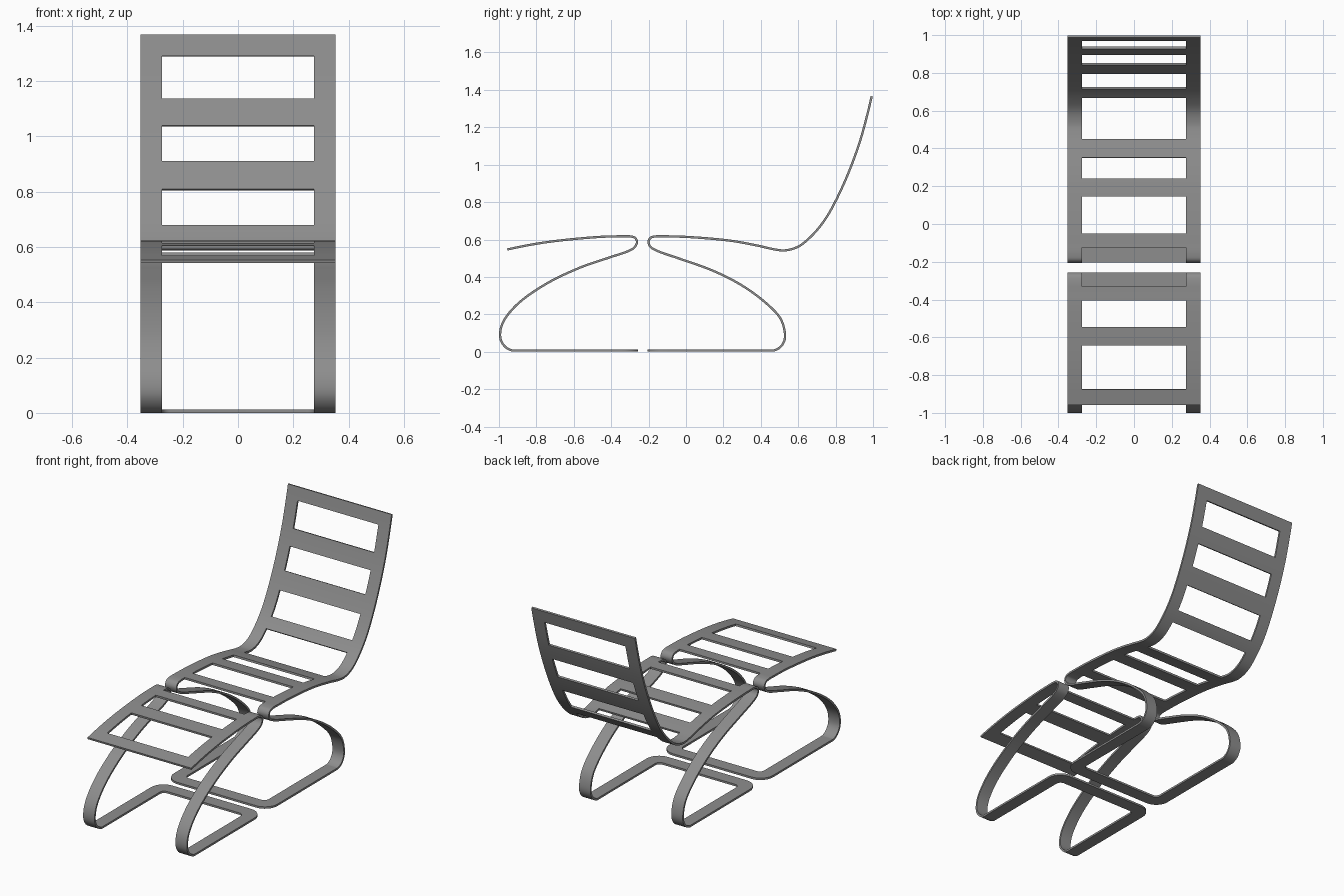
import bpy, bmesh, math
from mathutils import Vector

if "Cube" in bpy.data.objects:
    bpy.data.objects.remove(bpy.data.objects["Cube"])

T = 0.012            # sheet thickness
H = T / 2
XO, XI = 0.352, 0.275  # outer and inner edge of the side rails
BAR = 0.08           # depth of the floor cross bar

steel = bpy.data.materials.new("dark_grey")
steel.diffuse_color = (0.27, 0.27, 0.27, 1)
steel.use_nodes = True
steel.node_tree.nodes["Principled BSDF"].inputs["Base Color"].default_value = steel.diffuse_color


def smooth_path(pts, n=8):
    """Centripetal Catmull-Rom curve through (y, z) points."""
    p = [Vector(q) for q in pts]
    p = [2 * p[0] - p[1]] + p + [2 * p[-1] - p[-2]]
    out = []
    for a, b, c, d in zip(p, p[1:], p[2:], p[3:]):
        t1 = (b - a).length ** 0.5
        t2 = t1 + (c - b).length ** 0.5
        t3 = t2 + (d - c).length ** 0.5
        for i in range(n):
            t = t1 + (t2 - t1) * i / n
            a1 = a.lerp(b, t / t1)
            a2 = b.lerp(c, (t - t1) / (t2 - t1))
            a3 = c.lerp(d, (t - t2) / (t3 - t2))
            b1 = a1.lerp(a2, t / t2)
            b2 = a2.lerp(a3, (t - t1) / (t3 - t1))
            out.append(b1.lerp(b2, (t - t1) / (t2 - t1)))
    out.append(p[-2])
    for v in out:
        v.y = max(v.y, H)
    return out


def add_cuts(path, cuts):
    """Insert points where the run above the fold crosses each slat edge."""
    fold = max((i for i, v in enumerate(path) if v.y > 0.53),
               key=lambda i: abs(path[i].x - path[-1].x))
    out = list(path[:fold + 1])
    for a, b in zip(path[fold:], path[fold + 1:]):
        lo, hi = sorted((a.x, b.x))
        new = [a.lerp(b, (c - a.x) / (b.x - a.x)) for c in cuts if lo + 1e-5 < c < hi - 1e-5]
        out += sorted(new, key=lambda v: (v - a).length) + [b]
    return out, fold


def bent_frame(name, end, d, pts, slats):
    """Bent sheet: two side rails along the profile, slats, and a U-shaped floor end."""
    path, fold = add_cuts(smooth_path(pts), [c for s in slats for c in s])
    bm = bmesh.new()

    def quad(*co):
        bm.faces.new([bm.verts.new(c) for c in co])

    # rails and slats
    for i, (a, b) in enumerate(zip(path, path[1:])):
        mid = (a.x + b.x) / 2
        spans = [(-XO, -XI), (XI, XO)]
        if i >= fold and any(lo < mid < hi for lo, hi in slats):
            spans.append((-XI, XI))
        for x0, x1 in spans:
            quad((x0, *a), (x1, *a), (x1, *b), (x0, *b))

    # floor bar with rounded corners
    ro, ri = 0.085, 0.03
    outer, inner = [(XO, end + d * (BAR + ri))], [(XI, end + d * (BAR + ri))]
    for k in range(9):
        t = math.pi / 2 * k / 8
        c, s = math.cos(t), math.sin(t)
        outer.append((XO - ro + ro * c, end + d * (ro - ro * s)))
        inner.append((XI - ri + ri * c, end + d * (BAR + ri - ri * s)))
    outer.append((0, end))
    inner.append((0, end + d * BAR))
    for m in (1, -1):
        for ring in zip(outer, outer[1:], inner[1:], inner):
            quad(*[(m * x, y, H) for x, y in ring])

    bmesh.ops.remove_doubles(bm, verts=bm.verts, dist=1e-5)
    bmesh.ops.recalc_face_normals(bm, faces=bm.faces)
    me = bpy.data.meshes.new(name)
    bm.to_mesh(me)
    bm.free()
    me.materials.append(steel)
    ob = bpy.data.objects.new(name, me)
    bpy.context.collection.objects.link(ob)
    bpy.ops.object.select_all(action='DESELECT')
    bpy.context.view_layer.objects.active = ob
    ob.select_set(True)
    mod = ob.modifiers.new("thickness", 'SOLIDIFY')
    mod.thickness, mod.offset = T, 0
    bpy.ops.object.modifier_apply(modifier=mod.name)
    bpy.ops.object.shade_smooth_by_angle(angle=math.radians(35))


# lounge chair: floor, sprung leg, fold, seat, backrest
bent_frame("lounge_chair", -0.205, 1, [
    (-0.095, H), (0.2, H), (0.43, H), (0.465, H), (0.503, 0.024), (0.526, 0.06), (0.528, 0.105),
    (0.504, 0.179), (0.42, 0.267), (0.29, 0.36), (0.14, 0.435), (-0.03, 0.496),
    (-0.155, 0.54), (-0.191, 0.562), (-0.2, 0.59), (-0.188, 0.61), (-0.16, 0.617), (-0.10, 0.617),
    (0.02, 0.613), (0.235, 0.594), (0.38, 0.568), (0.48, 0.546), (0.53, 0.542),
    (0.60, 0.562), (0.67, 0.618), (0.74, 0.702), (0.80, 0.806), (0.87, 0.96),
    (0.93, 1.125), (0.97, 1.27), (0.993, 1.366)],
    [(-0.125, -0.05), (0.145, 0.24), (0.35, 0.45), (0.67, 0.72),
     (0.80, 0.848), (0.90, 0.933), (0.975, 1.1)])

# footrest: floor, sprung leg, fold, top
bent_frame("footrest", -0.256, -1, [
    (-0.366, H), (-0.6, H), (-0.88, H), (-0.927, H), (-0.966, 0.026), (-0.992, 0.07),
    (-0.983, 0.147), (-0.908, 0.248), (-0.753, 0.36), (-0.566, 0.45), (-0.406, 0.505),
    (-0.30, 0.542), (-0.272, 0.562), (-0.262, 0.59), (-0.274, 0.61), (-0.302, 0.617),
    (-0.36, 0.617), (-0.46, 0.614), (-0.673, 0.595), (-0.82, 0.574), (-0.956, 0.547)],
    [(-0.405, -0.33), (-0.642, -0.546), (-1.1, -0.875)])
